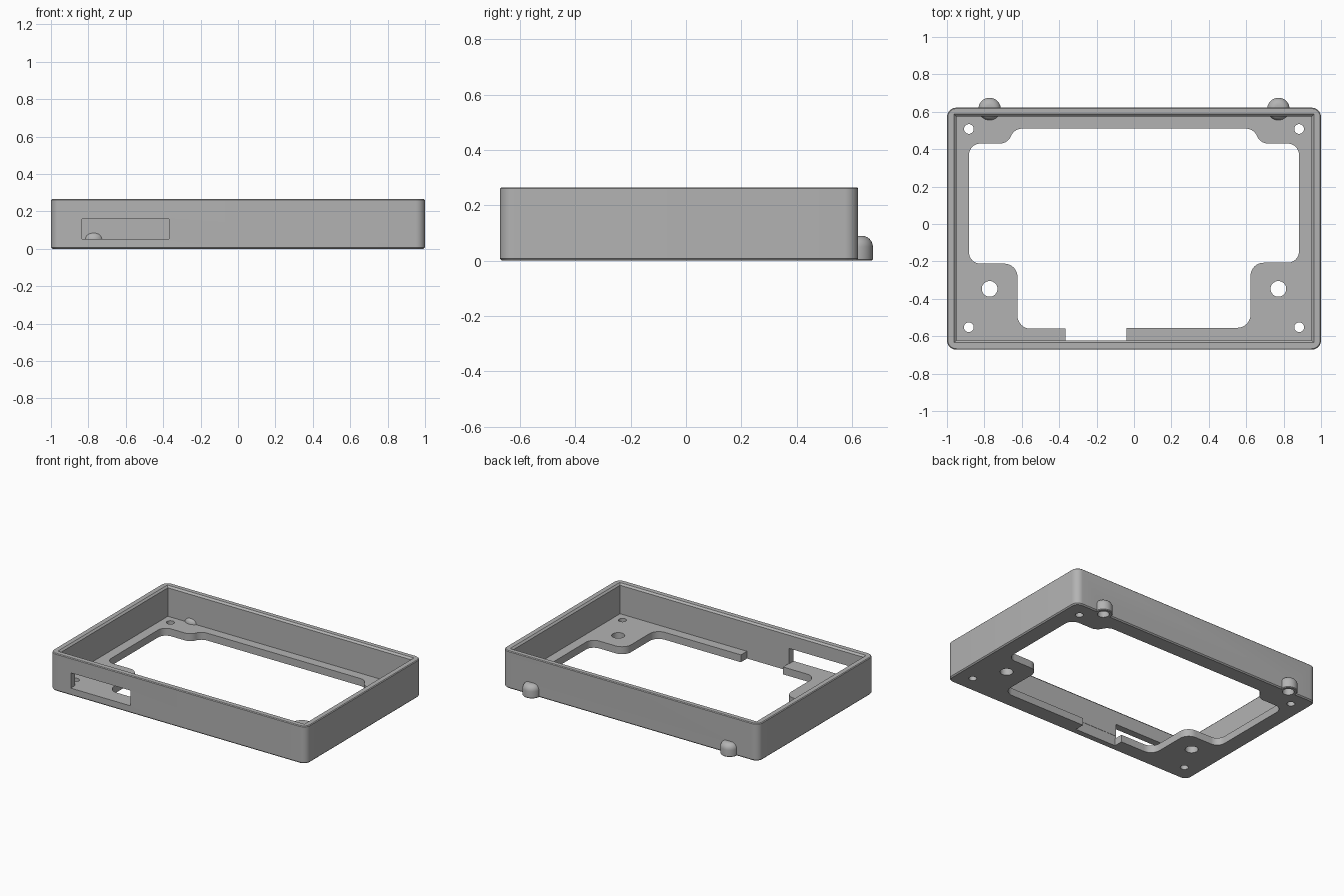
import bpy, bmesh, math
from mathutils import Vector

if "Cube" in bpy.data.objects:
    bpy.data.objects.remove(bpy.data.objects["Cube"])

grey = bpy.data.materials.new("plain grey")
grey.use_nodes = True
COLOUR = (0.45, 0.45, 0.45, 1)
grey.diffuse_color = COLOUR
grey.node_tree.nodes["Principled BSDF"].inputs["Base Color"].default_value = COLOUR


def rounded(corners, steps=8):
    """Outline through (x, y, radius) corners, each one filleted."""
    out = []
    for i, (x, y, r) in enumerate(corners):
        p = Vector((x, y))
        if r == 0:
            out.append(p)
            continue
        a = (Vector(corners[i - 1][:2]) - p).normalized()
        b = (Vector(corners[(i + 1) % len(corners)][:2]) - p).normalized()
        half = a.angle(b) / 2
        centre = p + (a + b).normalized() * (r / math.sin(half))
        start = p + a * (r / math.tan(half)) - centre
        end = p + b * (r / math.tan(half)) - centre
        sweep = start.angle(end)
        for k in range(steps + 1):
            t = k / steps
            out.append(centre + (start * math.sin((1 - t) * sweep)
                                 + end * math.sin(t * sweep)) / math.sin(sweep))
    return out


def rect(x0, x1, y0, y1, r=0):
    return rounded([(x0, y0, r), (x1, y0, r), (x1, y1, r), (x0, y1, r)])


def circle(x, y, r, n=32):
    return [Vector((x + r * math.cos(k * math.tau / n), y + r * math.sin(k * math.tau / n)))
            for k in range(n)]


def loft(name, sections):
    """Closed solid through stacked (outline, z) sections."""
    bm = bmesh.new()
    rings = [[bm.verts.new((p.x, p.y, z)) for p in pts] for pts, z in sections]
    for lo, hi in zip(rings, rings[1:]):
        for k in range(len(lo)):
            j = (k + 1) % len(lo)
            bm.faces.new((lo[k], lo[j], hi[j], hi[k]))
    bm.faces.new(rings[0][::-1])
    bm.faces.new(rings[-1])
    bmesh.ops.recalc_face_normals(bm, faces=bm.faces)
    mesh = bpy.data.meshes.new(name)
    bm.to_mesh(mesh)
    bm.free()
    mesh.materials.append(grey)
    ob = bpy.data.objects.new(name, mesh)
    bpy.context.collection.objects.link(ob)
    return ob


def combine(target, tool, operation):
    bpy.context.view_layer.objects.active = target
    mod = target.modifiers.new(operation.lower(), "BOOLEAN")
    mod.operation, mod.solver, mod.object = operation, "EXACT", tool
    bpy.ops.object.modifier_apply(modifier=mod.name)
    bpy.data.objects.remove(tool)


def cut(sections):
    tool = loft("cutter", sections)
    tool.hide_render = True
    combine(frame, tool, "DIFFERENCE")


def outer(inset):
    return rect(-1 + inset, 1 - inset, -0.672 + inset, 0.622 - inset, 0.05 - inset)


def inner(grow):
    return rect(-0.95 - grow, 0.95 + grow, -0.622 - grow, 0.575 + grow)


HEIGHT, FLOOR, BEVEL = 0.265, 0.052, 0.008

# Tray body with softened outer edges and a chamfered inner rim
frame = loft("tray_frame", [(outer(BEVEL), 0), (outer(0), BEVEL),
                            (outer(0), HEIGHT - 0.005), (outer(0.005), HEIGHT)])
cut([(inner(0), FLOOR), (inner(0), HEIGHT - 0.012), (inner(0.012), HEIGHT),
     (inner(0.012), HEIGHT + 0.1)])

# Rounded bumps on the back wall
DOME = 0.04
for x in (-0.772, 0.772):
    profile = [(0.055, 0), (0.06, 0.005)]
    for k in range(7):
        a = k * math.pi / 12
        profile.append((0.02 + DOME * math.cos(a), 0.05 + DOME * math.sin(a)))
    bump = loft("back_bump", [(circle(x, 0.615, r), z) for r, z in profile])
    combine(frame, bump, "UNION")
    cut([(circle(x, 0.615, 0.038), -0.1), (circle(x, 0.615, 0.038), 0.05)])


# Floor opening with corner tabs
def side(s, dy):
    return [(s * 0.64, 0.51, 0.065), (s * 0.675, 0.43, 0.065), (s * 0.882, 0.43, 0.06),
            (s * 0.882, -0.212 + dy, 0.06), (s * 0.623, -0.212 + dy, 0.07),
            (s * 0.623, -0.56 + dy, 0.07)]


notch = [(-0.365, -0.56, 0), (-0.365, -0.624, 0), (-0.04, -0.624, 0), (-0.04, -0.555, 0)]
opening = rounded(side(-1, 0) + notch + side(1, 0.005)[::-1])
cut([(opening, -0.1), (opening, FLOOR + 0.02)])

# Screw holes and the larger mounting holes
for s in (-1, 1):
    for x, y, r in ((0.883, 0.508, 0.026), (0.883, -0.552, 0.026), (0.772, -0.347, 0.042)):
        cut([(circle(s * x, y, r), -0.1), (circle(s * x, y, r), FLOOR + 0.02)])

# Port window in the front wall
port = rect(-0.835, -0.37, -0.8, -0.6)
cut([(port, FLOOR), (port, 0.16)])

bpy.ops.object.select_all(action="DESELECT")
frame.select_set(True)
bpy.context.view_layer.objects.active = frame
bpy.ops.object.shade_smooth_by_angle(angle=math.radians(30))
